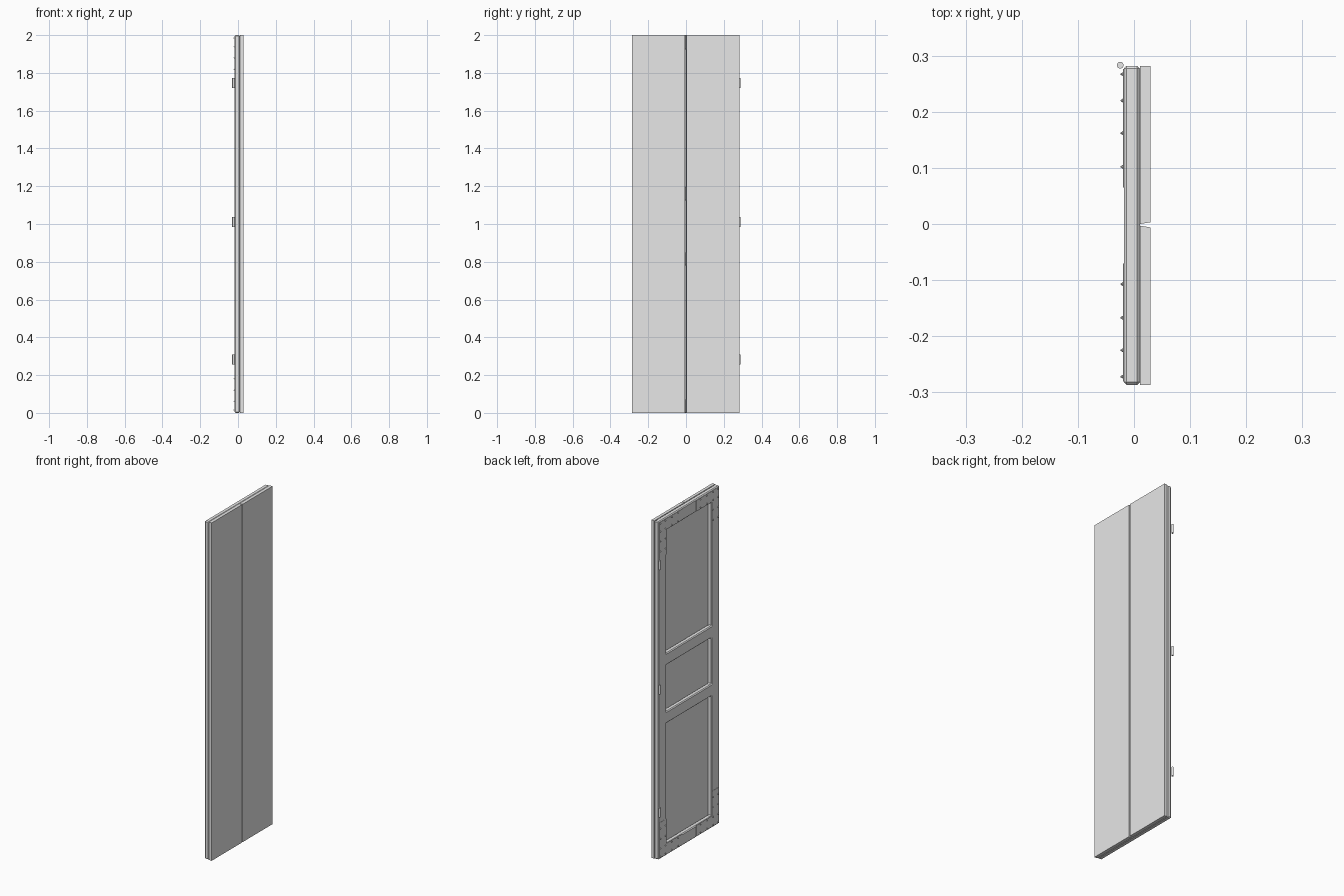
import bpy
import bmesh
from mathutils import Matrix, Vector

cube = bpy.data.objects.get("Cube")
if cube:
    bpy.data.objects.remove(cube)

HEIGHT = 2.0
Y0, Y1 = -0.287, 0.282          # door edges
FRAME_BACK, FRAME_FRONT = -0.018, 0.0105
BOARD_FRONT = 0.029

grey = bpy.data.materials.new("door_grey")
grey.use_nodes = True
colour = (0.8, 0.8, 0.8, 1)
grey.diffuse_color = colour
grey.node_tree.nodes["Principled BSDF"].inputs["Base Color"].default_value = colour


def finish(bm, name):
    """Turn a bmesh into a named object."""
    bmesh.ops.recalc_face_normals(bm, faces=bm.faces)
    mesh = bpy.data.meshes.new(name)
    bm.to_mesh(mesh)
    bm.free()
    mesh.materials.append(grey)
    obj = bpy.data.objects.new(name, mesh)
    bpy.context.collection.objects.link(obj)
    return obj


def prism(name, outline, offset):
    """Extrude a closed 3D outline along an offset."""
    bm = bmesh.new()
    face = bm.faces.new([bm.verts.new(p) for p in outline])
    ext = bmesh.ops.extrude_face_region(bm, geom=[face], use_keep_orig=True)
    verts = [v for v in ext["geom"] if isinstance(v, bmesh.types.BMVert)]
    bmesh.ops.translate(bm, verts=verts, vec=offset)
    return finish(bm, name)


# Two smooth boards with a narrow tapered gap between them
for name, edge, back, front in (("left_board", Y1, 0.0, 0.003),
                                ("right_board", Y0, -0.003, -0.006)):
    prism(name, [(FRAME_FRONT, back, 0), (BOARD_FRONT, front, 0),
                 (BOARD_FRONT, edge, 0), (FRAME_FRONT, edge, 0)],
          Vector((0, 0, HEIGHT)))

# Ledged frame: grid of cells, with three openings, thickened and chamfered
y_cuts = [Y0, Y0 + 0.073, Y1 - 0.073, Y1]
z_cuts = [0, 0.07, 0.78, 0.85, 1.125, 1.195, 1.925, HEIGHT]
bm = bmesh.new()
grid = [[bm.verts.new((FRAME_BACK, y, z)) for z in z_cuts] for y in y_cuts]
for i in range(len(y_cuts) - 1):
    for j in range(len(z_cuts) - 1):
        if i == 1 and j % 2 == 1:
            continue
        bm.faces.new((grid[i][j], grid[i + 1][j], grid[i + 1][j + 1], grid[i][j + 1]))
ext = bmesh.ops.extrude_face_region(bm, geom=bm.faces[:], use_keep_orig=True)
moved = [v for v in ext["geom"] if isinstance(v, bmesh.types.BMVert)]
bmesh.ops.translate(bm, verts=moved, vec=(FRAME_FRONT - FRAME_BACK, 0, 0))
frame = finish(bm, "frame")
bevel = frame.modifiers.new("chamfer", "BEVEL")
bevel.width = 0.005
bevel.segments = 1
bevel.limit_method = 'ANGLE'

# Corner straps and their rivets, repeated at the four corners
near, far = (0.015, 0.062), (0.015, 0.062, 0.12, 0.18)
spots = sorted({(a, b) for a in near for b in far} | {(b, a) for a in near for b in far})
inset, width, length = 0.006, 0.071, 0.217
strap = [(inset, inset), (length, inset), (length, width),
         (width, width), (width, length), (inset, length)]
for side, y_edge, sy in (("left", Y1, -1), ("right", Y0, 1)):
    for level, z_edge, sz in (("top", HEIGHT, -1), ("bottom", 0, 1)):
        prism(f"{level}_{side}_strap",
              [(FRAME_BACK, y_edge + sy * a, z_edge + sz * b) for a, b in strap],
              Vector((-0.0012, 0, 0)))
        bm = bmesh.new()
        for a, b in spots:
            place = (Matrix.Translation((FRAME_BACK - 0.003, y_edge + sy * a, z_edge + sz * b))
                     @ Matrix.Rotation(-1.5708, 4, 'Y'))
            bmesh.ops.create_cone(bm, cap_ends=True, segments=8, radius1=0.0045,
                                  radius2=0.001, depth=0.006, matrix=place)
        finish(bm, f"{level}_{side}_rivets")

# Hinge barrels
for name, z in (("lower", 0.283), ("middle", 1.01), ("upper", 1.747)):
    bm = bmesh.new()
    bmesh.ops.create_cone(bm, cap_ends=True, segments=20, radius1=0.006, radius2=0.006,
                          depth=0.054, matrix=Matrix.Translation((-0.0245, 0.283, z)))
    barrel = finish(bm, f"{name}_hinge")
    bpy.ops.object.select_all(action='DESELECT')
    barrel.select_set(True)
    bpy.context.view_layer.objects.active = barrel
    bpy.ops.object.shade_smooth_by_angle()
